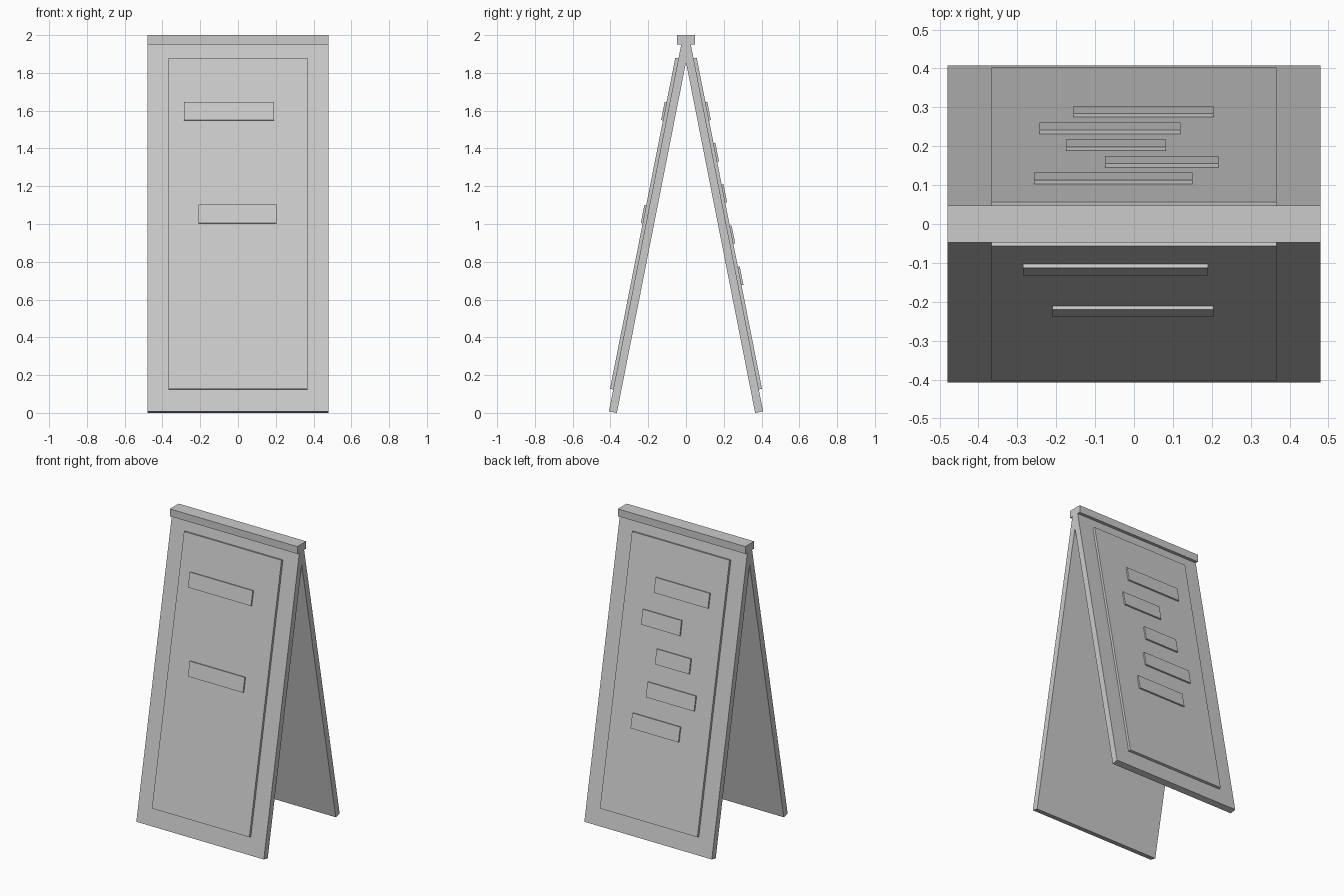
import bpy
from math import sin, cos, radians

if "Cube" in bpy.data.objects:
    bpy.data.objects.remove(bpy.data.objects["Cube"])

TILT = radians(11.15)   # lean of each panel from vertical
FOOT = 0.366            # inner bottom edge distance from centre
THICK = 0.043


def box(name, size, loc, rot=0.0):
    bpy.ops.mesh.primitive_cube_add(size=1, location=loc, rotation=(rot, 0, 0))
    ob = bpy.context.object
    ob.name = name
    ob.scale = size
    bpy.ops.object.transform_apply(location=False, rotation=True, scale=True)
    return ob


def slab(name, side, x0, x1, z0, z1, depth0, depth1):
    """Box lying on a leaning panel; z0/z1 are heights of its outer face."""
    s0 = (z0 - depth1 * sin(TILT)) / cos(TILT)
    s1 = (z1 - depth1 * sin(TILT)) / cos(TILT)
    s, d = (s0 + s1) / 2, (depth0 + depth1) / 2
    y = side * (FOOT - s * sin(TILT) + d * cos(TILT))
    z = s * cos(TILT) + d * sin(TILT)
    return box(name, (x1 - x0, depth1 - depth0, s1 - s0),
               ((x0 + x1) / 2, y, z), side * TILT)


# Raised strips on each face: x start, x end, bottom height
strips = {
    "front": [(-0.285, 0.19, 1.55), (-0.21, 0.205, 1.005)],
    "back": [(-0.257, 0.15, 1.55), (-0.075, 0.217, 1.332),
             (-0.175, 0.082, 1.114), (-0.243, 0.12, 0.896),
             (-0.155, 0.205, 0.678)],
}

# Leaning panels with raised boards and strips
for label, side in (("front", -1), ("back", 1)):
    slab(label + "_panel", side, -0.48, 0.48, THICK * sin(TILT), 1.955, 0, THICK)
    slab(label + "_board", side, -0.367, 0.367, 0.127, 1.88,
         THICK - 0.005, THICK + 0.017)
    for i, (x0, x1, z) in enumerate(strips[label]):
        slab(f"{label}_strip_{i + 1}", side, x0, x1, z, z + 0.097,
             THICK + 0.005, THICK + 0.027)

# Ridge cap joining the panels
box("ridge_cap", (0.96, 0.094, 0.05), (0, 0, 1.975))
